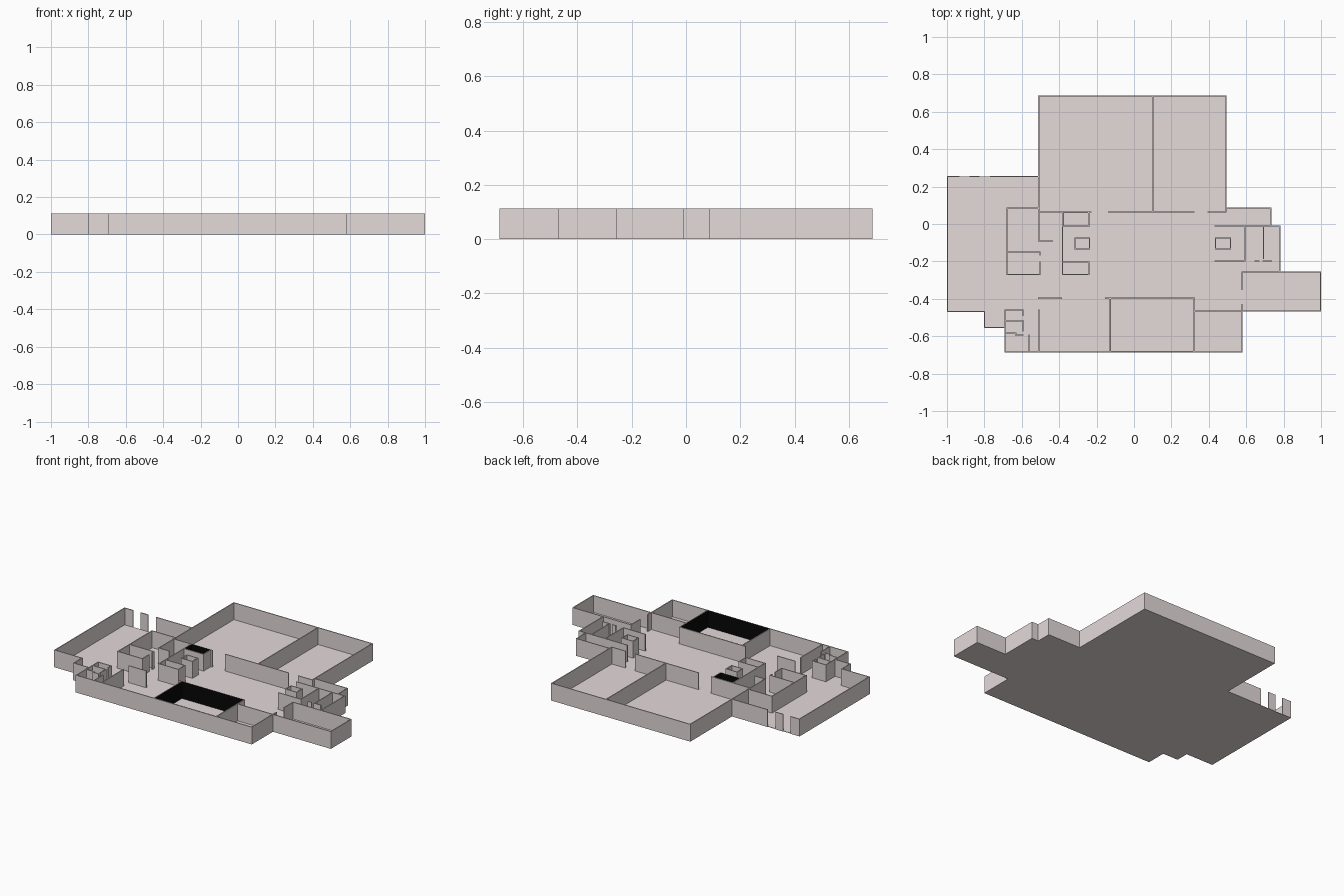
import bpy, bmesh

H = 0.113      # wall height
T = 0.006      # wall thickness
FLOOR = 0.003  # floor slab thickness


def material(name, rgb):
    m = bpy.data.materials.new(name)
    m.diffuse_color = (*rgb, 1)
    return m


grey = material("warm light grey", (0.78, 0.70, 0.70))
black = material("black", (0.002, 0.002, 0.002))


def finish(name, bm, mat=grey):
    bmesh.ops.recalc_face_normals(bm, faces=bm.faces[:])
    me = bpy.data.meshes.new(name)
    bm.to_mesh(me)
    bm.free()
    me.materials.append(mat)
    ob = bpy.data.objects.new(name, me)
    bpy.context.collection.objects.link(ob)


def add_box(bm, x0, x1, y0, y1, z0=0, z1=H):
    vs = bmesh.ops.create_cube(bm, size=1)["verts"]
    for v in vs:
        v.co = (x1 if v.co.x > 0 else x0, y1 if v.co.y > 0 else y0,
                z1 if v.co.z > 0 else z0)


def walls(name, *paths):
    """Axis-aligned wall runs, each a list of plan points."""
    bm = bmesh.new()
    h = T / 2
    for path in paths:
        for (ax, ay), (bx, by) in zip(path, path[1:]):
            add_box(bm, min(ax, bx) - h, max(ax, bx) + h,
                    min(ay, by) - h, max(ay, by) + h)
    finish(name, bm)


def rect(x0, x1, y0, y1):
    return [(x0, y0), (x1, y0), (x1, y1), (x0, y1), (x0, y0)]


def lining(name, x0, x1, y0, y1, d=0.001):
    """Thin black plates covering the inner wall faces of a room."""
    bm = bmesh.new()
    h = T / 2
    x0, x1, y0, y1 = x0 + h, x1 - h, y0 + h, y1 - h
    add_box(bm, x0, x1, y0, y0 + d, FLOOR)
    add_box(bm, x0, x1, y1 - d, y1, FLOOR)
    add_box(bm, x0, x0 + d, y0 + d, y1 - d, FLOOR)
    add_box(bm, x1 - d, x1, y0 + d, y1 - d, FLOOR)
    finish(name, bm, black)


# building outline, from the back entrance wall anticlockwise
outline = [(-0.997, 0.253), (-0.997, -0.468), (-0.80, -0.468), (-0.80, -0.553),
           (-0.69, -0.553), (-0.69, -0.684), (0.578, -0.684), (0.578, -0.466),
           (0.997, -0.466), (0.997, -0.257), (0.779, -0.257), (0.779, -0.011),
           (0.731, -0.011), (0.731, 0.086), (0.492, 0.086), (0.492, 0.684),
           (-0.509, 0.684), (-0.509, 0.253)]

# floor slab
bm = bmesh.new()
base = bm.faces.new([bm.verts.new((x, y, 0)) for x, y in outline])
ext = bmesh.ops.extrude_face_region(bm, geom=[base], use_keep_orig=True)["geom"]
for g in ext:
    if isinstance(g, bmesh.types.BMVert):
        g.co.z = FLOOR
finish("floor", bm)

# outer walls, with a doorway to the side wing
walls("outer_walls", outline[:7], [(0.578, -0.684), (0.578, -0.43)],
      outline[7:])
walls("entrance_piers", [(-0.997, 0.253), (-0.937, 0.253)],
      [(-0.876, 0.253), (-0.828, 0.253)], [(-0.766, 0.253), (-0.509, 0.253)])

# two large back halls
walls("hall_walls", [(0.10, 0.684), (0.10, 0.064)],
      [(-0.509, 0.064), (-0.23, 0.064)], [(-0.135, 0.064), (0.32, 0.064)],
      [(0.395, 0.064), (0.492, 0.064), (0.492, 0.086)],
      [(-0.509, 0.253), (-0.509, -0.091), (-0.435, -0.091)])

# rooms left of the centre
walls("left_rooms", [(-0.509, 0.084), (-0.68, 0.084), (-0.68, -0.27),
                     (-0.503, -0.27), (-0.503, -0.203)],
      [(-0.68, -0.15), (-0.503, -0.15), (-0.503, -0.166)])
walls("cabin_walls", [(-0.382, 0.064), (-0.382, -0.271)],
      [(-0.382, -0.012), (-0.242, -0.012), (-0.242, 0.064)],
      rect(-0.382, -0.242, -0.271, -0.203))
walls("left_shaft", rect(-0.316, -0.238, -0.132, -0.075))

# rooms on the right
walls("right_rooms", [(0.434, -0.011), (0.731, -0.011)],
      [(0.434, -0.197), (0.592, -0.197), (0.592, -0.011)],
      [(0.647, -0.197), (0.668, -0.197)], [(0.69, -0.197), (0.735, -0.197)],
      [(0.692, -0.011), (0.692, -0.184)])
walls("right_shaft", rect(0.436, 0.516, -0.132, -0.075))
walls("wing_walls", [(0.779, -0.257), (0.578, -0.257), (0.578, -0.35)],
      [(0.322, -0.466), (0.578, -0.466)])

# small rooms in the front left corner
walls("washrooms",
      [(-0.69, -0.553), (-0.69, -0.459), (-0.594, -0.459), (-0.594, -0.49)],
      [(-0.69, -0.517), (-0.594, -0.517), (-0.594, -0.573)],
      [(-0.69, -0.583), (-0.632, -0.583), (-0.632, -0.593), (-0.594, -0.593)],
      [(-0.562, -0.593), (-0.562, -0.684)],
      [(-0.509, -0.459), (-0.509, -0.684)])

# front rooms
walls("front_rooms", [(-0.509, -0.397), (-0.387, -0.397)],
      [(-0.152, -0.397), (0.322, -0.397), (0.322, -0.684)],
      [(-0.128, -0.397), (-0.128, -0.684)])

# black linings of two rooms
lining("front_room_lining", -0.128, 0.322, -0.684, -0.397)
lining("cabin_lining", -0.382, -0.242, -0.012, 0.064)
